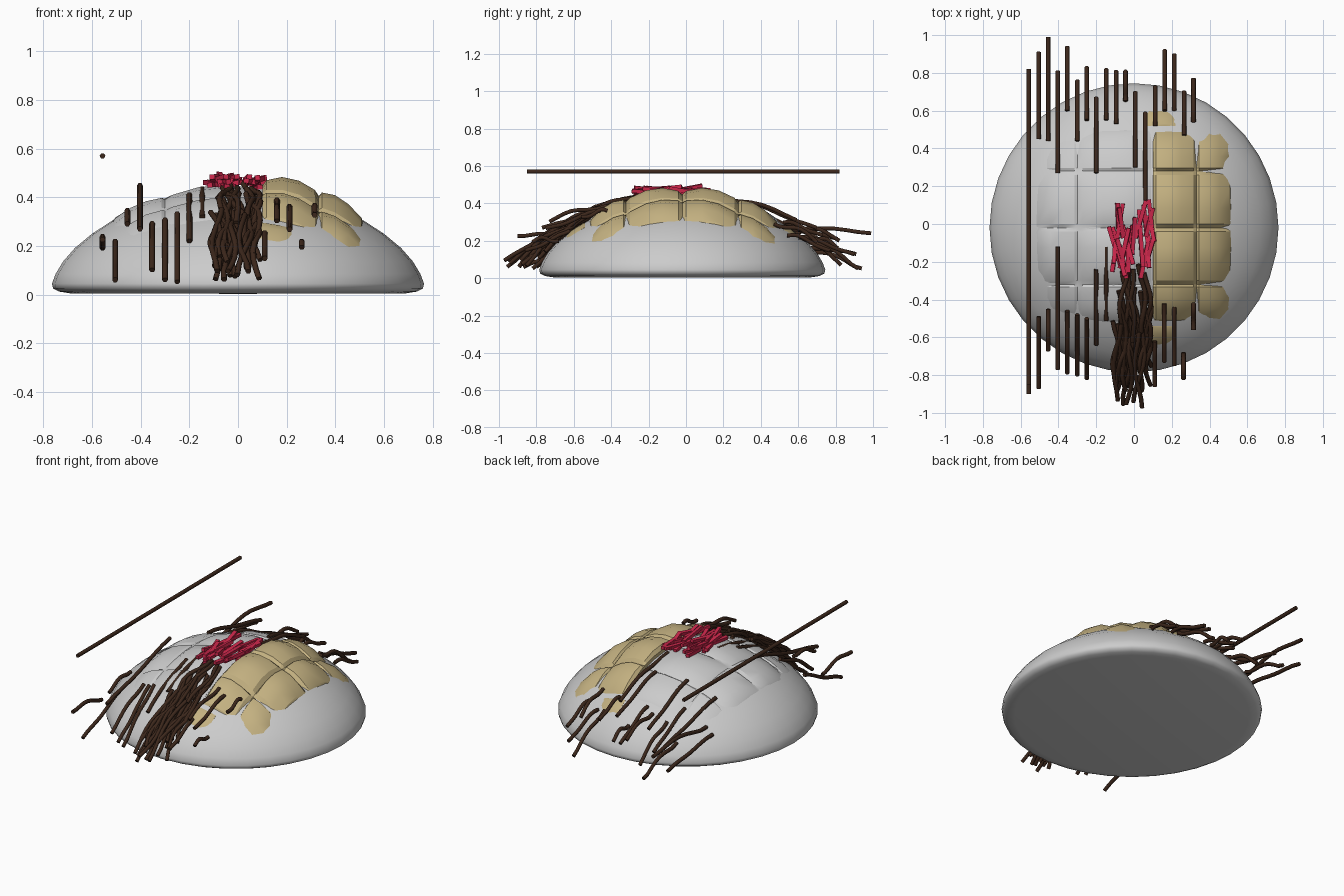
import bpy, bmesh, math, random
from mathutils import Matrix

if "Cube" in bpy.data.objects:
    bpy.data.objects.remove(bpy.data.objects["Cube"])

random.seed(4)
CY = -0.02  # dome centre in y
PROFILE = [(0, .43), (.12, .427), (.22, .415), (.32, .388), (.42, .35), (.52, .302), (.6, .25),
           (.67, .192), (.72, .135), (.75, .085), (.765, .045), (.76, .025), (.735, .012), (.69, .005), (0, .003)]


def material(name, rgb):
    m = bpy.data.materials.new(name)
    m.diffuse_color = (*rgb, 1)
    m.use_nodes = True
    m.node_tree.nodes["Principled BSDF"].inputs["Base Color"].default_value = m.diffuse_color
    return m


tan = material("tan", (.55, .44, .22))
brown = material("brown", (.045, .02, .011))
red = material("red", (.6, .02, .07))


def finish(name, bm, mat=None, angle=None):
    me = bpy.data.meshes.new(name)
    bm.to_mesh(me)
    bm.free()
    ob = bpy.data.objects.new(name, me)
    bpy.context.collection.objects.link(ob)
    if mat:
        me.materials.append(mat)
    if angle:
        bpy.context.view_layer.objects.active = ob
        bpy.ops.object.select_all(action='DESELECT')
        ob.select_set(True)
        bpy.ops.object.shade_smooth_by_angle(angle=math.radians(angle))
    return ob


def dome_z(x, y):
    r = math.hypot(x, y - CY)
    for (r0, z0), (r1, z1) in zip(PROFILE[:10], PROFILE[1:11]):
        if r <= r1:
            return z0 + (z1 - z0) * (r - r0) / (r1 - r0)
    return .04


# Domed base
bm = bmesh.new()
vs = [bm.verts.new((r, 0, z)) for r, z in PROFILE]
es = [bm.edges.new(p) for p in zip(vs, vs[1:])]
bmesh.ops.spin(bm, geom=vs + es, axis=(0, 0, 1), cent=(0, 0, 0), angle=math.tau, steps=36, use_merge=True)
bmesh.ops.remove_doubles(bm, verts=bm.verts, dist=1e-4)
bmesh.ops.recalc_face_normals(bm, faces=bm.faces)
bmesh.ops.translate(bm, verts=bm.verts, vec=(0, CY, 0))
finish("domed_base", bm, None, 60)


# Quilted topping cells, faceted pillows over the dome
STEPS = [0, .07, .35, .65, .93, 1]


def cells(name, xs, ys, edge, puff, fade_from, mat):
    bm = bmesh.new()
    n = len(STEPS)
    for x0, x1 in zip(xs, xs[1:]):
        for y0, y1 in zip(ys, ys[1:]):
            grid = []
            for u in STEPS:
                row = []
                for v in STEPS:
                    x, y = x0 + (x1 - x0) * u, y0 + (y1 - y0) * v
                    pillow = min(1, .35 + 3 * min(u, 1 - u)) * min(1, .35 + 3 * min(v, 1 - v))
                    if u in (0, 1) or v in (0, 1):
                        pillow = 0
                    fade = min(.05, max(0, math.hypot(x, y - CY) - fade_from) * .22)
                    row.append(bm.verts.new((x, y, dome_z(x, y) + edge + puff * pillow - fade)))
                grid.append(row)
            for i in range(n - 1):
                for j in range(n - 1):
                    bm.faces.new((grid[i][j], grid[i + 1][j], grid[i + 1][j + 1], grid[i][j + 1]))
    # share seams, then drop a rim wall into the dome
    bmesh.ops.remove_doubles(bm, verts=bm.verts, dist=1e-4)
    new = bmesh.ops.extrude_edge_only(bm, edges=[e for e in bm.edges if e.is_boundary])["geom"]
    for g in new:
        if isinstance(g, bmesh.types.BMVert):
            g.co.z = max(.03, g.co.z - .04)
    bmesh.ops.recalc_face_normals(bm, faces=bm.faces)
    return finish(name, bm, mat, 22)


ROWS = [-.52, -.32, -.02, .28, .5]
cells("tan_topping", [.1, .332, .52], ROWS, .022, .045, .36, tan)
for y0, y1 in ((-.66, -.54), (.52, .62)):
    cells("tan_corner", [.07, .22], [y0, y1], 0, .008, .6, tan)
cells("grey_topping", [-.52, -.3, .09], ROWS, .001, .022, .5, None)


# Strands: all tubes share one helper
def tube(name, pts, r=.012):
    cu = bpy.data.curves.new(name, 'CURVE')
    cu.dimensions = '3D'
    cu.bevel_depth = r
    cu.bevel_resolution = 1
    cu.use_fill_caps = True
    sp = cu.splines.new('POLY')
    sp.points.add(len(pts) - 1)
    for p, c in zip(sp.points, pts):
        p.co = (*c, 1)
    ob = bpy.data.objects.new(name, cu)
    cu.materials.append(brown)
    bpy.context.collection.objects.link(ob)


def strand(name, x, y0, z0, y1, z1, x1=None, sag=.0, wob=.01, side=0):
    x1 = x if x1 is None else x1
    phase = random.uniform(0, 6)
    pts = []
    for i in range(9):
        t = i / 8
        px = x + (x1 - x) * t + side * math.sin(t * 6 + phase)
        py = y0 + (y1 - y0) * t
        pz = z0 + (z1 - z0) * t + sag * math.sin(math.pi * t) + wob * math.sin(t * 7 + x * 60)
        pts.append((px, py, max(pz, dome_z(px, py) + .012)))
    tube(name, pts)


strand("straight_strand", -.557, -.85, .57, .82, .57, wob=0)

# Front strands: x, y start, z start, y end, z end
FRONT = [(-.557, -.6, .2, -.9, .235), (-.505, -.49, .21, -.87, .05), (-.455, -.45, .35, -.67, .3),
         (-.403, -.12, .44, -.77, .26), (-.353, -.46, .3, -.79, .11), (-.3, -.48, .3, -.8, .05),
         (-.25, -.5, .34, -.82, .05), (-.2, -.24, .405, -.64, .2), (-.147, -.12, .44, -.51, .32),
         (.11, -.62, .24, -.86, .14), (.16, -.42, .39, -.73, .31), (.212, -.44, .36, -.75, .26),
         (.262, -.68, .2, -.82, .2), (.315, -.42, .36, -.56, .32)]
for a in FRONT:
    strand("front_strand", *a, sag=.01)

# Back strands: x, y start, y end, z end
BACK = [(-.505, .45, .91, .12), (-.455, .44, .99, .25), (-.403, .27, .81, .2), (-.353, .6, .94, .05),
        (-.3, .44, .76, .13), (-.25, .55, .83, .08), (-.2, .27, .67, .22), (-.147, .55, .82, .21),
        (-.095, .53, .81, .15), (-.045, .65, .81, .17), (.007, .3, .7, .26), (.06, .1, .59, .32),
        (.112, .52, .73, .22), (.163, .6, .92, .05), (.213, .6, .9, .12), (.265, .47, .7, .2), (.315, .54, .77, .14)]
for x, y0, y1, z1 in BACK:
    strand("back_strand", x, y0, dome_z(x, y0) + .012, y1, z1, sag=.02)

# Dense front bundle draped down the dome
for i in range(44):
    x = random.uniform(-.1, .08)
    y0 = random.uniform(-.64, -.2)
    y1 = max(random.uniform(-.98, -.85), y0 - random.uniform(.25, .42))
    z0 = dome_z(x, y0) + random.uniform(.01, .04)
    z1 = max(.04, dome_z(x, max(y1, -.7)) - max(0, -.7 - y1) * .55 + random.uniform(-.02, .06))
    x1 = max(-.1, min(.08, x + random.uniform(-.07, .07)))
    strand("bundle_strand", x, y0, z0, y1, z1, x1, sag=.02, side=.016)

# Red shredded sticks on top
bm = bmesh.new()
for i in range(30):
    m = (Matrix.Translation((random.uniform(-.11, .115), random.uniform(-.2, .05), random.uniform(.445, .48)))
         @ Matrix.Rotation(random.uniform(-.3, .3), 4, 'Z') @ Matrix.Rotation(random.uniform(-.22, .22), 4, 'X')
         @ Matrix.Rotation(random.uniform(-.2, .2), 4, 'Y')
         @ Matrix.Diagonal((.022, random.uniform(.13, .22), .02, 1)))
    bmesh.ops.create_cube(bm, size=1, matrix=m)
finish("red_sticks", bm, red)
